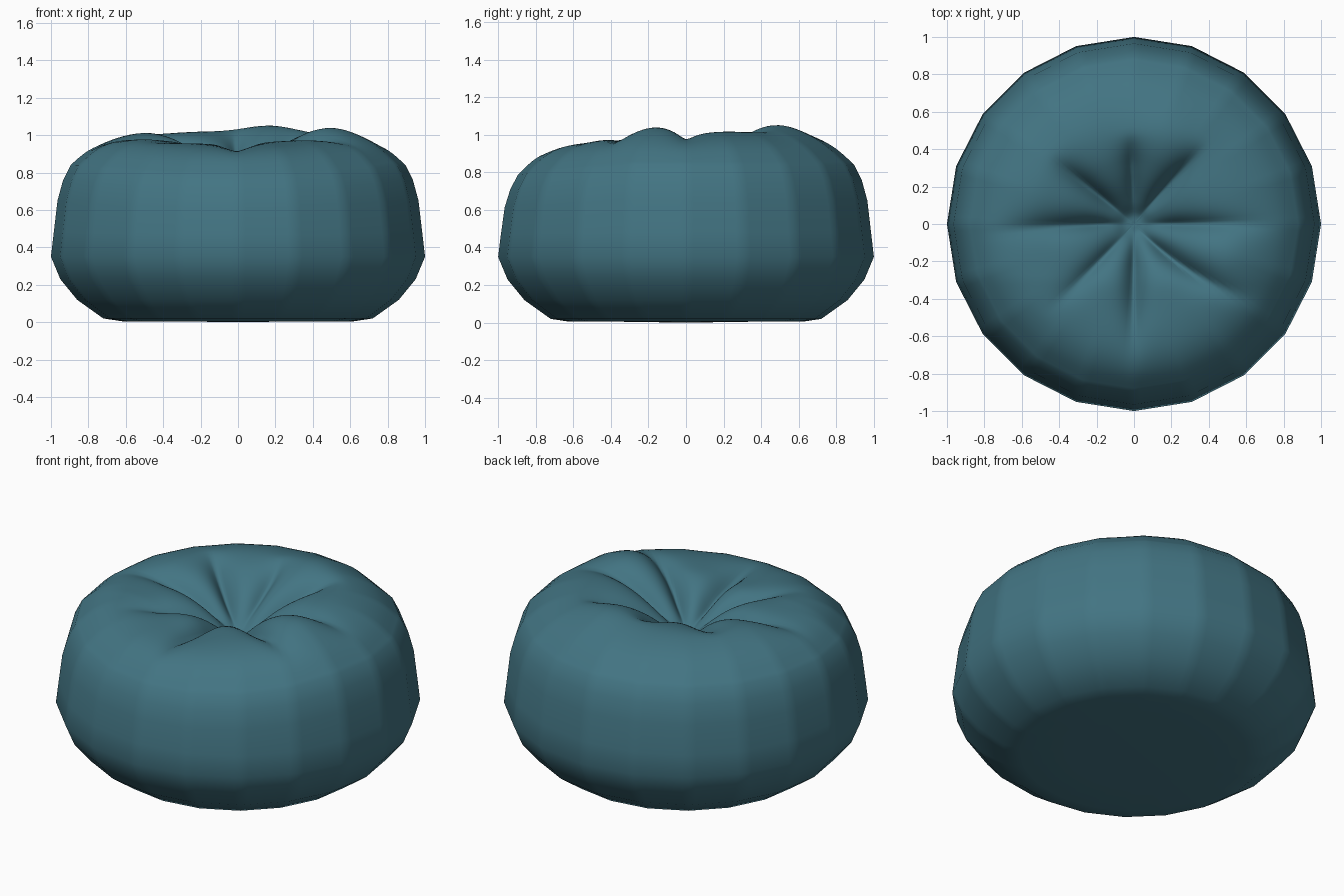
import bpy, bmesh
from math import cos, sin, pi, radians, exp, sqrt

if "Cube" in bpy.data.objects:
    bpy.data.objects.remove(bpy.data.objects["Cube"])

SIDES, SUB = 20, 8            # faceted outline, finely divided for the creases
N = SIDES * SUB

# Cross-section (radius, height), from the base to the rim
SIDE = [(0.35, 0.005), (0.62, 0.005), (0.72, 0.02), (0.86, 0.12), (0.95, 0.23),
        (1.0, 0.35), (0.985, 0.48), (0.965, 0.65), (0.935, 0.76), (0.895, 0.84)]
# Continuing over the top into the tufted centre
TOP = [(0.895, 0.84), (0.80, 0.922), (0.70, 0.972), (0.58, 0.998), (0.46, 1.0),
       (0.34, 0.982), (0.22, 0.93), (0.12, 0.85), (0.05, 0.775), (0.0, 0.75)]

# Creases: (angle, twist per unit radius, depth, end radius)
CREASES = [(0, 0, 0.09, 0.88), (50, -4, 0.11, 0.62), (92, 0, 0.08, 0.50),
           (140, 3, 0.11, 0.60), (180, 4, 0.09, 0.90), (228, -4, 0.07, 0.72),
           (270, -1, 0.11, 0.85), (312, 20, 0.12, 0.86)]
# Puffed lobes between creases: (angle, height change)
LOBES = [(-19, 0.05), (24, 0.015), (70, 0.05), (115, 0.015), (160, 0.015),
         (204, -0.02), (247, -0.025), (294, -0.02)]


def smooth(t):
    t = max(0.0, min(1.0, t))
    return t * t * (3 - 2 * t)


def refine(pts, steps):
    """Catmull-Rom through the profile points."""
    out = []
    for i in range(len(pts) - 1):
        p = [pts[max(0, i - 1)], pts[i], pts[i + 1], pts[min(len(pts) - 1, i + 2)]]
        for s in range(steps):
            t = s / steps
            out.append(tuple(0.5 * (2 * b + (c - a) * t + (2*a - 5*b + 4*c - d) * t*t
                                    + (3*b - a - 3*c + d) * t**3)
                             for a, b, c, d in zip(*p)))
    return out


def relief(r, ang):
    """Height change of the top from lobes and creases."""
    x, y = r * cos(ang), r * sin(ang)
    z = -0.09 * max(0.0, -y - 0.3)
    for a, h in LOBES:
        lx, ly = 0.5 * cos(radians(a)), 0.5 * sin(radians(a))
        z += h * exp(-((x - lx)**2 + (y - ly)**2) / 0.045)
    for a, twist, depth, end in CREASES:
        d = ang - radians(a + twist * r)
        d = (d + pi) % (2 * pi) - pi
        if abs(d) > pi / 2:
            continue
        env = smooth(r / 0.25) * (1 - smooth((r - 0.3) / (end - 0.3)))
        dist = sqrt((r * d)**2 + 0.012**2) - 0.012
        z -= depth * env * exp(-dist / (0.02 + 0.09 * r))
    return z


def point(r, z, k, top):
    ang = 2 * pi * k / N
    half = pi / SIDES
    poly = cos(half) / cos(ang % (2 * half) - half)
    f = 1 + (poly - 1) * smooth((r - 0.4) / 0.35)
    if top:
        z += relief(r, ang)
    elif z > 0.35:
        z += relief(0.895, ang) * smooth((z - 0.35) / 0.49)
    return (r * f * cos(ang), r * f * sin(ang), z)


# Pouf body: rings bridged with quads, closed at both poles
profile = [(r, z, False) for r, z in SIDE[:-1]] + [(r, z, True) for r, z in refine(TOP, 4)]
bm = bmesh.new()
rings = [[bm.verts.new(point(r, z, k, top)) for k in range(N)] for r, z, top in profile]
base = bm.verts.new((0, 0, 0.0))
centre = bm.verts.new((0, 0, TOP[-1][1]))
for k in range(N):
    j = (k + 1) % N
    bm.faces.new((base, rings[0][j], rings[0][k]))
    for lo, hi in zip(rings, rings[1:]):
        bm.faces.new((lo[k], lo[j], hi[j], hi[k]))
    bm.faces.new((rings[-1][k], rings[-1][j], centre))
for f in bm.faces:
    f.smooth = True
bmesh.ops.recalc_face_normals(bm, faces=bm.faces)
mesh = bpy.data.meshes.new("pouf_cushion")
bm.to_mesh(mesh)
bm.free()

pouf = bpy.data.objects.new("pouf_cushion", mesh)
bpy.context.collection.objects.link(pouf)
fabric = bpy.data.materials.new("teal_fabric")
fabric.diffuse_color = (0.055, 0.175, 0.225, 1)
fabric.use_nodes = True
fabric.node_tree.nodes["Principled BSDF"].inputs["Base Color"].default_value = fabric.diffuse_color
mesh.materials.append(fabric)
